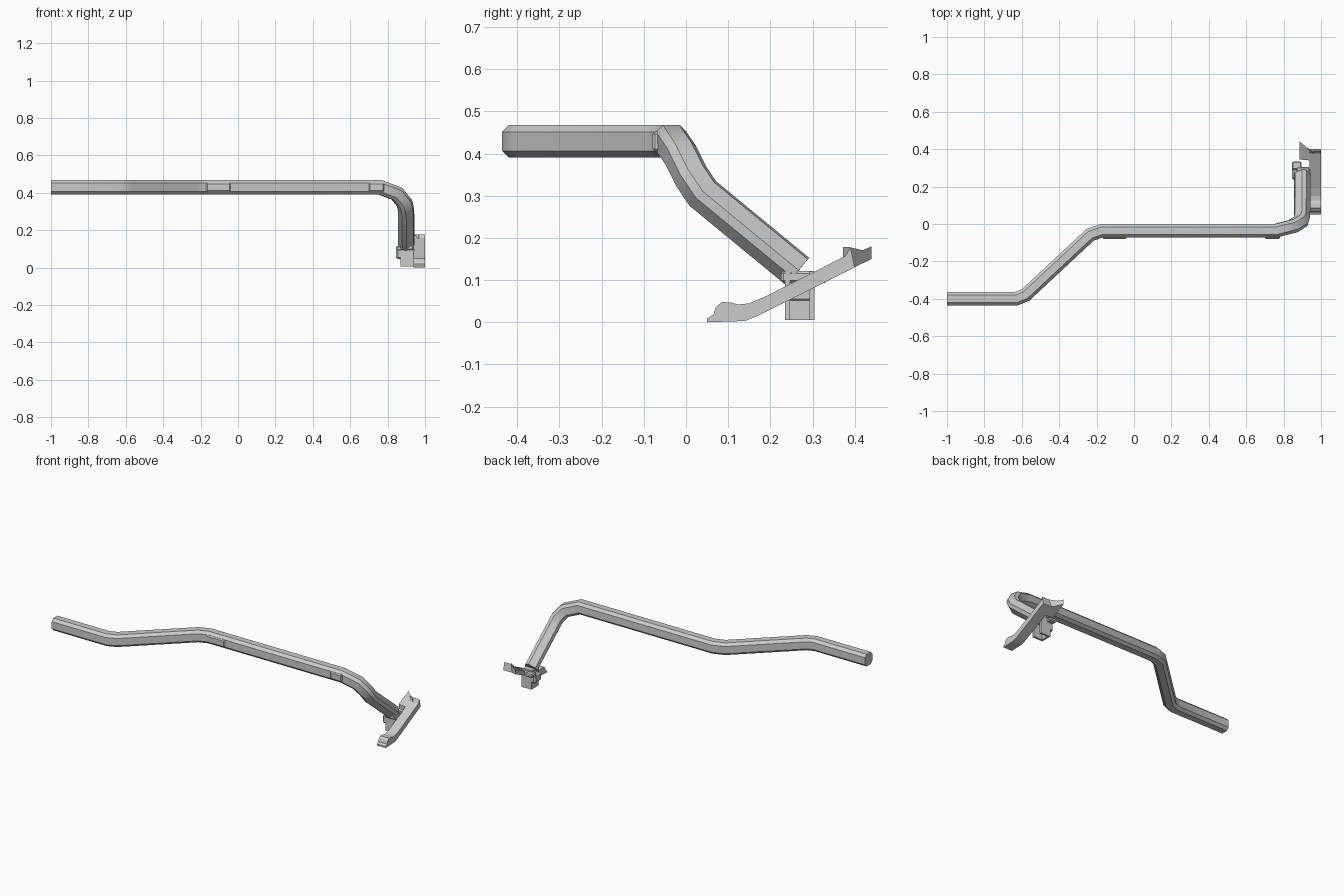
import bpy, bmesh
from mathutils import Vector

if "Cube" in bpy.data.objects:
    bpy.data.objects.remove(bpy.data.objects["Cube"])


def finish(name, bm, smooth=None):
    bmesh.ops.recalc_face_normals(bm, faces=bm.faces)
    me = bpy.data.meshes.new(name)
    bm.to_mesh(me)
    bm.free()
    ob = bpy.data.objects.new(name, me)
    bpy.context.collection.objects.link(ob)
    if smooth:
        bpy.context.view_layer.objects.active = ob
        ob.select_set(True)
        bpy.ops.object.shade_smooth_by_angle(angle=smooth)
        ob.select_set(False)
    return ob


def sweep(name, path, section):
    """Mitred sweep: slide the section along each segment to the next mitre plane."""
    bm = bmesh.new()
    path = [Vector(p) for p in path]
    ring = [path[0] + Vector(p) for p in section]
    rings = [[bm.verts.new(p) for p in ring]]
    for i in range(1, len(path)):
        d = (path[i] - path[i - 1]).normalized()
        n = d if i == len(path) - 1 else d + (path[i + 1] - path[i]).normalized()
        ring = [p + d * ((path[i] - p).dot(n) / d.dot(n)) for p in ring]
        rings.append([bm.verts.new(p) for p in ring])
    k = len(section)
    for a, b in zip(rings, rings[1:]):
        for j in range(k):
            bm.faces.new((a[j], a[(j + 1) % k], b[(j + 1) % k], b[j]))
    bm.faces.new(rings[0])
    bm.faces.new(rings[-1])
    return finish(name, bm, 0.6)


def extrude(name, pts, offset):
    bm = bmesh.new()
    f = bm.faces.new([bm.verts.new(p) for p in pts])
    r = bmesh.ops.extrude_face_region(bm, geom=[f])
    vs = [v for v in r["geom"] if isinstance(v, bmesh.types.BMVert)]
    bmesh.ops.translate(bm, verts=vs, vec=offset)
    return finish(name, bm)


def box(name, x0, x1, y0, y1, z0, z1, bevel=0.0):
    ob = extrude(name, [(x0, y0, z0), (x1, y0, z0), (x1, y1, z0), (x0, y1, z0)], (0, 0, z1 - z0))
    if bevel:
        m = ob.modifiers.new("bevel", "BEVEL")
        m.width = bevel
        m.segments = 1
    return ob


# Bent tube with a chamfered section
W, H, C = 0.036, 0.0385, 0.016
quarter = [(W - C, H), (W, H - C)]
right = quarter + [(y, -z) for y, z in reversed(quarter)]
section = [(0, y, z) for y, z in right + [(-y, -z) for y, z in right]]
path = [(-1, -0.4, 0.429), (-0.63, -0.4, 0.429), (-0.58, -0.38, 0.429),
        (-0.235, -0.058, 0.429), (-0.17, -0.035, 0.429), (0.76, -0.035, 0.429),
        (0.85, -0.012, 0.395), (0.89, 0.013, 0.345), (0.899, 0.04, 0.305),
        (0.9, 0.265, 0.12)]
sweep("bent_tube", path, section)

# Small reinforcing pads at the ends of the straight run
for x0, x1 in ((-0.17, -0.04), (0.7, 0.78)):
    box("tube_pad", x0, x1, -0.079, -0.06, 0.405, 0.452, 0.006)

# Slanted foot plate
foot = [(0.05, 0), (0.14, 0.003), (0.17, 0.015), (0.40, 0.130), (0.39, 0.178),
        (0.378, 0.157), (0.19, 0.062), (0.15, 0.045), (0.125, 0.042),
        (0.105, 0.047), (0.085, 0.048), (0.07, 0.035), (0.065, 0.018), (0.05, 0.009)]
extrude("foot_plate", [(0.938, y, z) for y, z in foot], (0.062, 0, 0))

# Angled tip folded in from the end of the plate
extrude("plate_tip", [(0.885, 0.44, 0.150), (0.955, 0.388, 0.127),
                      (0.938, 0.34, 0.102), (0.885, 0.345, 0.105)], (0, 0, 0.03))
extrude("tip_flange", [(0.885, 0.44, 0.150), (0.955, 0.388, 0.125),
                       (0.955, 0.388, 0.178), (0.885, 0.44, 0.166)], (0.012, -0.016, 0))

# Open channel post below the tube end
box("post_web", 0.870, 0.882, 0.235, 0.305, 0.005, 0.12)
for y in (0.235, 0.293):
    box("post_side", 0.870, 0.940, y, y + 0.012, 0.005, 0.12)
box("post_cap", 0.868, 0.940, 0.225, 0.305, 0.093, 0.122, 0.006)

# Clamp lugs on the inner side
box("clamp_block", 0.845, 0.885, 0.235, 0.305, 0.045, 0.10, 0.01)
box("clamp_lug", 0.845, 0.895, 0.29, 0.335, 0.093, 0.115, 0.006)
